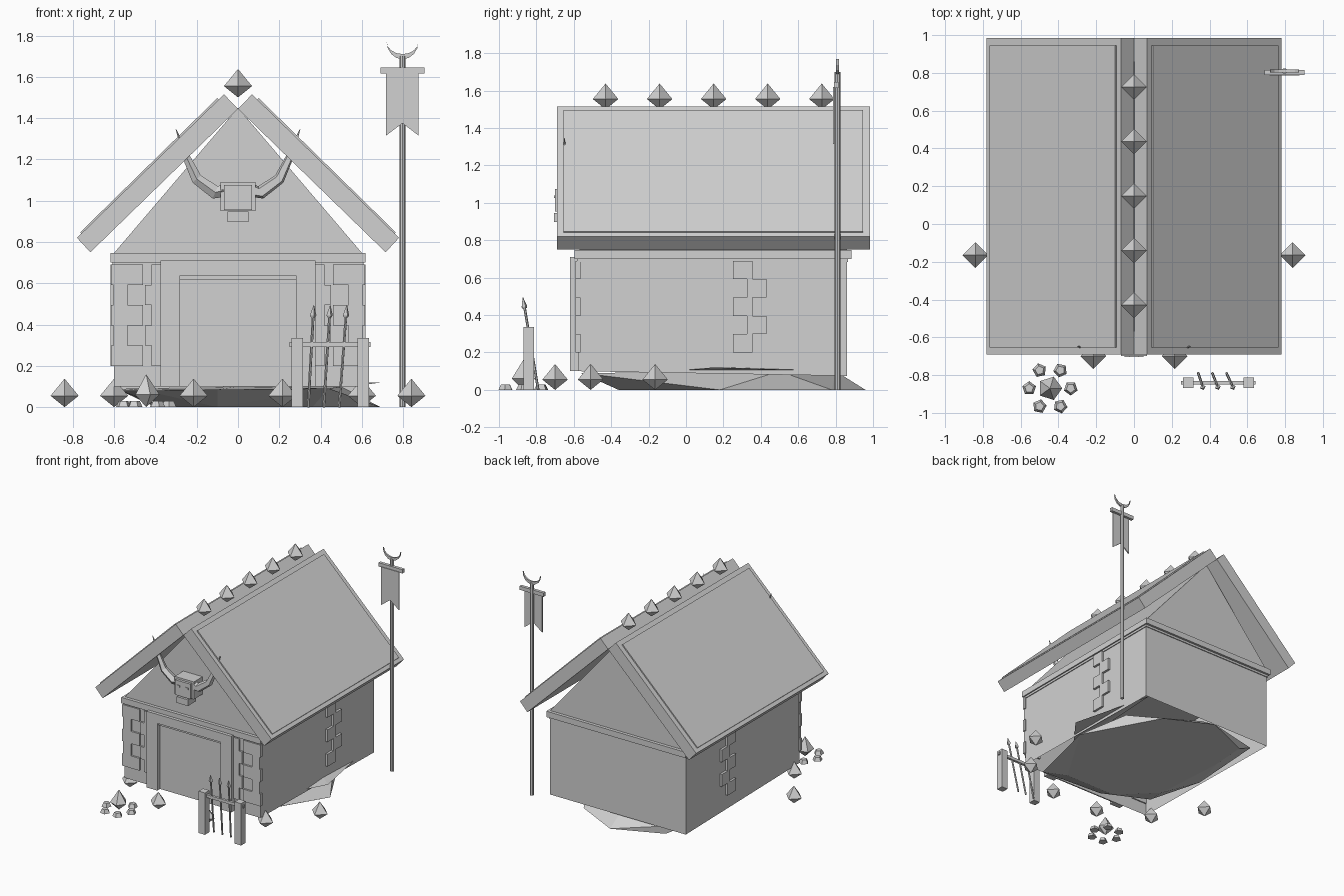
import bpy, bmesh, math
from mathutils import Vector, Matrix

cube = bpy.data.objects.get("Cube")
if cube:
    bpy.data.objects.remove(cube, do_unlink=True)

grey = bpy.data.materials.new("plain_grey")
grey.use_nodes = True
grey.diffuse_color = (0.64, 0.64, 0.64, 1)
grey.node_tree.nodes["Principled BSDF"].inputs["Base Color"].default_value = (0.64, 0.64, 0.64, 1)


def finish(name, bm):
    bmesh.ops.recalc_face_normals(bm, faces=bm.faces)
    mesh = bpy.data.meshes.new(name)
    bm.to_mesh(mesh)
    bm.free()
    mesh.materials.append(grey)
    obj = bpy.data.objects.new(name, mesh)
    bpy.context.collection.objects.link(obj)
    return obj


def add_box(bm, x, y, z):
    size = [b - a for a, b in (x, y, z)]
    mid = [(a + b) / 2 for a, b in (x, y, z)]
    bmesh.ops.create_cube(bm, size=1, matrix=Matrix.Translation(mid) @ Matrix.Diagonal((*size, 1)))


def box(name, x, y, z):
    bm = bmesh.new()
    add_box(bm, x, y, z)
    return finish(name, bm)


def prism(name, profile, y0, y1):
    """Extrude an (x, z) profile along y."""
    bm = bmesh.new()
    face = bm.faces.new([bm.verts.new((x, y0, z)) for x, z in profile])
    new = bmesh.ops.extrude_face_region(bm, geom=[face])["geom"]
    bmesh.ops.translate(bm, verts=[v for v in new if isinstance(v, bmesh.types.BMVert)], vec=(0, y1 - y0, 0))
    # Cap the starting side if the extrusion moved it away
    if not face.is_valid:
        bmesh.ops.holes_fill(bm, edges=[e for e in bm.edges if e.is_boundary])
    return finish(name, bm)


def hull(name, points):
    bm = bmesh.new()
    for p in points:
        bm.verts.new(p)
    bmesh.ops.convex_hull(bm, input=bm.verts)
    return finish(name, bm)


def tube(name, path, radii, sides=6):
    """Tapered tube along a path of points."""
    bm = bmesh.new()
    pts = [Vector(p) for p in path]
    rings = []
    for i, p in enumerate(pts):
        way = pts[min(i + 1, len(pts) - 1)] - pts[max(i - 1, 0)]
        rot = way.to_track_quat("Z", "Y")
        angles = [math.tau * k / sides for k in range(sides)]
        rings.append([bm.verts.new(p + rot @ Vector((math.cos(a), math.sin(a), 0)) * radii[i]) for a in angles])
    for a, b in zip(rings, rings[1:]):
        for k in range(sides):
            n = (k + 1) % sides
            bm.faces.new((a[k], a[n], b[n], b[k]))
    bm.faces.new(rings[0])
    bm.faces.new(rings[-1])
    return finish(name, bm)


def gem(name, x, y, z, r=0.068, up=0.083, down=0.055, sides=4):
    ring = [(x + r * math.cos(math.tau * k / sides), y + r * math.sin(math.tau * k / sides), z + down)
            for k in range(sides)]
    return hull(name, ring + [(x, y, z), (x, y, z + down + up)])


# Rocky ground mound: flat underside flaring out to a ragged rim, with a thin ledge
foot = [(0.36, -0.36), (-0.1, -0.36), (-0.36, -0.1), (-0.4, 0.5), (-0.38, 0.8), (0, 0.96), (0.36, 0.78), (0.69, 0.18)]
rim = [(0.44, -0.56, 0.09), (-0.1, -0.52, 0.085), (-0.45, -0.34, 0.08), (-0.57, 0.1, 0.08),
       (-0.54, 0.74, 0.09), (0, 0.8, 0.1), (0.5, 0.5, 0.1)]
hull("ground_mound", [(x, y, 0) for x, y in foot] + rim)
hull("rock_ledge", [(0.7, 0.14, 0.12), (0.55, -0.06, 0.1), (0.55, 0.84, 0.1), (0.5, 0.3, 0.12), (0.55, 0.3, 0.1)])

# Walls are an open-bottomed shell, the back reaching slightly lower
bm = bmesh.new()
add_box(bm, (-0.6, 0.6), (-0.575, 0.86), (0.1, 0.72))
for v in bm.verts:
    if v.co.z < 0.2 and v.co.y > 0:
        v.co.z = 0.075
bmesh.ops.delete(bm, geom=[min(bm.faces, key=lambda f: f.calc_center_median().z)], context="FACES_ONLY")
finish("house_walls", bm)

# Beams and gable
box("eaves_beam", (-0.617, 0.617), (-0.595, 0.885), (0.7, 0.747))
box("wall_trim", (-0.607, 0.607), (-0.582, 0.867), (0.683, 0.7))
prism("gable", [(-0.6, 0.747), (0.6, 0.747), (0, 1.45)], -0.57, 0.86)

# Roof slabs with raised panels, and ridge gems
for side, tag in ((1, "left"), (-1, "right")):
    prism("roof_slab_" + tag, [(side * x, z) for x, z in
          ((0.78, 0.82), (0.715, 0.75), (0, 1.445), (0.068, 1.515))], -0.69, 0.985)
    prism("roof_panel_" + tag, [(side * x, z) for x, z in
          ((0.755, 0.835), (0.764, 0.847), (0.1, 1.497), (0.09, 1.485))], -0.655, 0.945)
for i in range(5):
    gem("ridge_gem", 0, -0.43 + 0.289 * i, 1.5)

# Doorway
for side in (1, -1):
    box("door_post", sorted((side * 0.28, side * 0.375)), (-0.62, -0.575), (0.1, 0.71))
box("door_lintel", (-0.28, 0.28), (-0.62, -0.575), (0.637, 0.71))
box("door_panel", (-0.28, 0.28), (-0.585, -0.575), (0.1, 0.615))
box("door_header", (-0.28, 0.28), (-0.6, -0.575), (0.615, 0.637))

# Interlocking stone patches on the front corners, beside the door and on the side walls
for side, tag in ((1, "left"), (-1, "right")):
    corner, jamb, wall = bmesh.new(), bmesh.new(), bmesh.new()
    for i in range(5):
        z = (0.2 + 0.098 * i, 0.298 + 0.098 * i)
        wide = i % 2 == 0
        add_box(corner, sorted((side * (0.612 if wide else 0.603), side * (0.46 if wide else 0.535))),
                (-0.59, -0.565), z)
        add_box(jamb, sorted((side * 0.36, side * (0.42 if wide else 0.45))), (-0.59, -0.575), z)
        add_box(wall, sorted((side * 0.6, side * 0.618)),
                (0.25, 0.355) if wide else (0.325, 0.43), z)
    finish("corner_stones_" + tag, corner)
    finish("jamb_stones_" + tag, jamb)
    finish("side_wall_stones_" + tag, wall)

# Horned skull above the door
box("skull_head", (-0.085, 0.085), (-0.68, -0.55), (0.95, 1.09))
box("skull_face", (-0.068, 0.068), (-0.7, -0.67), (0.955, 1.075))
box("skull_snout", (-0.05, 0.05), (-0.705, -0.6), (0.897, 0.947))
for side in (1, -1):
    tube("horn", [(side * x, -0.65, z) for x, z in
         ((0.07, 1.05), (0.11, 1.04), (0.2, 1.105), (0.245, 1.2), (0.3, 1.345))],
         (0.034, 0.034, 0.028, 0.02, 0.002), 5)
    box("skull_eye", sorted((side * 0.025, side * 0.05)), (-0.705, -0.69), (1.025, 1.04))

# Ground gems
for side in (1, -1):
    for x, y in ((0.84, -0.165), (0.6, -0.51), (0.215, -0.7)):
        gem("ground_gem", side * x, y, 0)

# Fire gem with ring of stones
gem("fire_gem", -0.445, -0.87, 0, 0.065, 0.1, 0.06, 5)
for k in range(6):
    a = math.tau * k / 6
    bm = bmesh.new()
    bmesh.ops.create_cone(bm, cap_ends=True, segments=5, radius1=0.038, radius2=0.024, depth=0.03,
                          matrix=Matrix.Translation((-0.445 + 0.11 * math.cos(a), -0.87 + 0.11 * math.sin(a), 0.015))
                          @ Matrix.Rotation(a + math.pi, 4, "Z"))
    finish("fire_stone", bm)

# Spear rack
for x in (0.287, 0.607):
    box("rack_post", (x - 0.028, x + 0.028), (-0.868, -0.812), (0, 0.335))
box("rack_bar", (0.25, 0.642), (-0.85, -0.83), (0.292, 0.315))
for i in range(3):
    base = Vector((0.34 + 0.075 * i, -0.79, 0))
    tip = Vector((0.367 + 0.08 * i, -0.872, 0.495))
    neck = base.lerp(tip, 0.88)
    tube("spear_shaft", [base, neck], (0.007, 0.007), 6)
    tube("spear_head", [neck, base.lerp(tip, 0.9), tip], (0.012, 0.016, 0.001), 4)

# Banner pole with cloth and crescent
tube("banner_pole", [(0.797, 0.81, 0), (0.797, 0.81, 1.7)], (0.015, 0.015), 8)
box("banner_crossbar", (0.69, 0.903), (0.79, 0.815), (1.615, 1.645))
prism("banner_cloth", [(0.717, 1.62), (0.875, 1.62), (0.875, 1.315), (0.797, 1.375), (0.717, 1.315)], 0.785, 0.795)
arc = [math.radians(180 + 180 * i / 8) for i in range(9)]
outer = [(0.797 + 0.077 * math.cos(a), 1.77 + 0.085 * math.sin(a)) for a in arc]
inner = [(0.797 + 0.077 * math.cos(a), 1.77 + 0.06 * math.sin(a)) for a in reversed(arc[1:-1])]
prism("banner_crescent", outer + inner, 0.803, 0.817)
